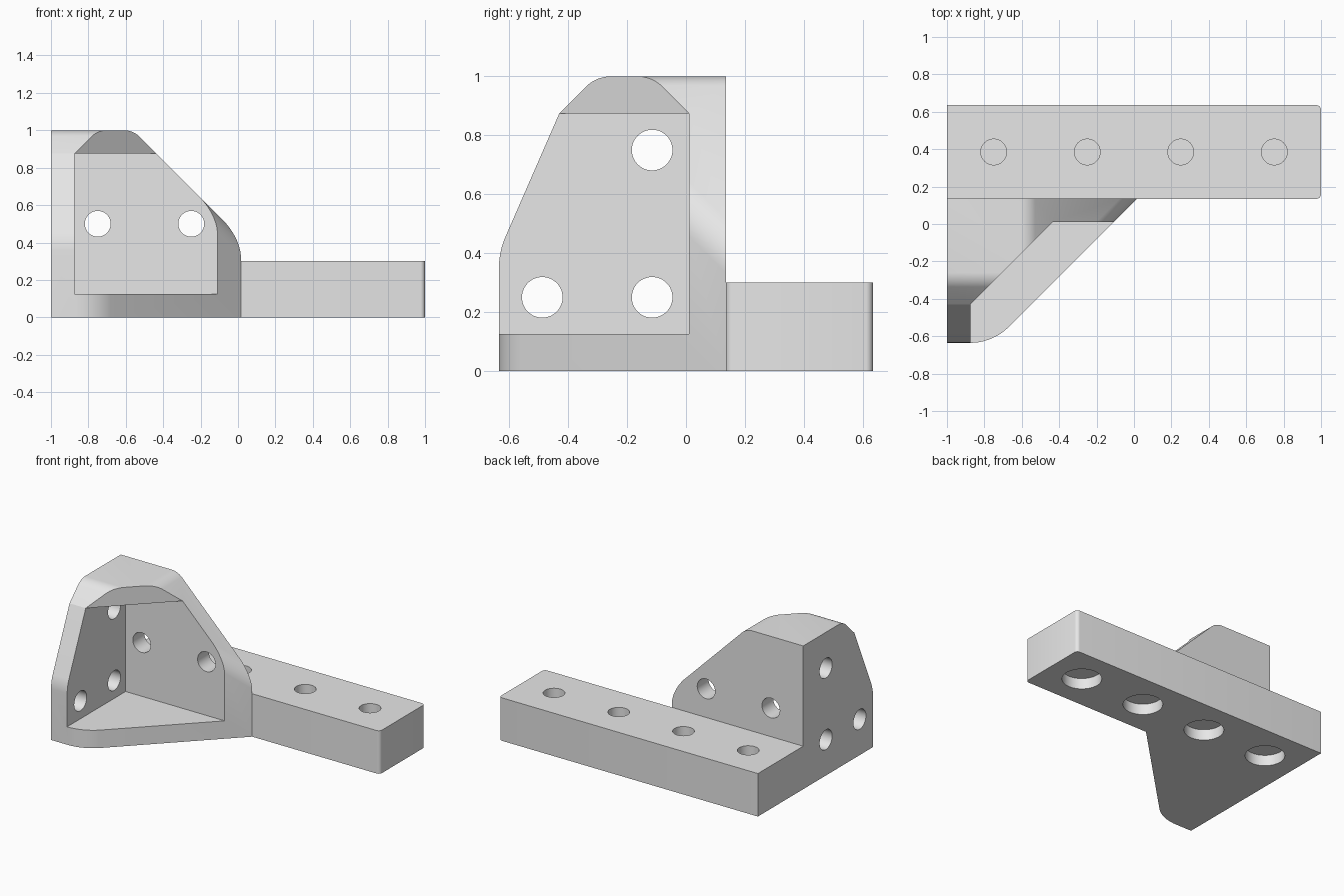
import bpy, bmesh, math
from mathutils import Vector, Matrix

if "Cube" in bpy.data.objects:
    bpy.data.objects.remove(bpy.data.objects["Cube"], do_unlink=True)

grey = bpy.data.materials.new("plain_grey")
grey.use_nodes = True
grey.diffuse_color = (0.8, 0.8, 0.8, 1)
grey.node_tree.nodes["Principled BSDF"].inputs["Base Color"].default_value = (0.8, 0.8, 0.8, 1)


def finish(bm, name):
    bmesh.ops.recalc_face_normals(bm, faces=bm.faces)
    mesh = bpy.data.meshes.new(name)
    bm.to_mesh(mesh)
    bm.free()
    mesh.materials.append(grey)
    obj = bpy.data.objects.new(name, mesh)
    bpy.context.collection.objects.link(obj)
    return obj


def prism(outline, z0, z1):
    """Solid with a flat outline in x, y between two heights."""
    bm = bmesh.new()
    base = bm.faces.new([bm.verts.new((x, y, z0)) for x, y in outline])
    top = bmesh.ops.extrude_face_region(bm, geom=[base])["geom"]
    moved = [v for v in top if isinstance(v, bmesh.types.BMVert)]
    bmesh.ops.translate(bm, verts=moved, vec=(0, 0, z1 - z0))
    return bm


def box(x0, x1, y0, y1, z0, z1):
    return prism([(x0, y0), (x1, y0), (x1, y1), (x0, y1)], z0, z1)


def plane(normal, point):
    n = Vector(normal).normalized()
    return n, n.dot(Vector(point))


def slice_off(bm, n, d):
    """Remove everything outside a plane and close the cut."""
    geom = bm.verts[:] + bm.edges[:] + bm.faces[:]
    cut = bmesh.ops.bisect_plane(bm, geom=geom, plane_co=n * d, plane_no=n,
                                 clear_outer=True, dist=1e-6)["geom_cut"]
    rim = [e for e in cut if isinstance(e, bmesh.types.BMEdge)]
    if rim:
        bmesh.ops.holes_fill(bm, edges=rim, sides=0)


def fillet(bm, a, b, tangent, steps=8):
    """Round the corner of two planes with cuts tangent to a cylinder."""
    (n1, d1), (n2, d2) = a, b
    angle = n1.angle(n2)
    r = tangent / math.tan(angle / 2)
    c = n1.dot(n2)
    u, v = d1 - r, d2 - r
    centre = (n1 * (u - c * v) + n2 * (v - c * u)) / (1 - c * c)
    for k in range(1, steps):
        n = n1.slerp(n2, k / steps)
        slice_off(bm, n, n.dot(centre) + r)


def subtract(obj, bm):
    cutter = finish(bm, "cutter")
    cutter.hide_render = True
    mod = obj.modifiers.new("cut", "BOOLEAN")
    mod.operation, mod.solver, mod.object = "DIFFERENCE", "EXACT", cutter
    bpy.context.view_layer.objects.active = obj
    bpy.ops.object.modifier_apply(modifier=mod.name)
    bpy.data.objects.remove(cutter, do_unlink=True)


def drill(obj, centre, radius, depth, axis="Z"):
    bm = bmesh.new()
    turn = {"X": Matrix.Rotation(math.pi / 2, 4, "Y"),
            "Y": Matrix.Rotation(math.pi / 2, 4, "X"), "Z": Matrix()}[axis]
    bmesh.ops.create_cone(bm, cap_ends=True, segments=48, radius1=radius, radius2=radius,
                          depth=depth, matrix=Matrix.Translation(centre) @ turn)
    subtract(obj, bm)


HOLE = 0.069
BACK = 0.135     # plane where the bracket meets the bar

# Mounting bar with rounded free end
bm = box(-1, 1, BACK, 0.635, 0, 0.3)
end = plane((1, 0, 0), (1, 0, 0))
for side, y in ((-1, BACK), (1, 0.635)):
    fillet(bm, end, plane((0, side, 0), (0, y, 0)), 0.025)
bar = finish(bm, "mounting_bar")

# Screw holes from above, head recesses from below, thin web between
for x in (-0.75, -0.25, 0.25, 0.75):
    drill(bar, (x, 0.385, 0.285), HOLE, 0.4)
    drill(bar, (x, 0.385, -0.065), 0.125, 0.28)

# Corner bracket: a block trimmed by planes, with rounded corners
bm = box(-1, 0.1, -0.635, BACK, 0, 1)
front = plane((0, -1, 0), (0, -0.635, 0))
top = plane((0, 0, 1), (0, 0, 1))
diagonal = plane((1, -1, 0), (0.015, BACK, 0))
slope = plane((1, 0, 1), (-0.435, 0, 0.875))
slant = plane((0, -0.47, 0.205), (0, -0.43, 0.875))
chamfer = plane((0, -1, 1), (0, -0.43, 0.875))
for p in (diagonal, slope, slant, chamfer):
    slice_off(bm, *p)
for a, b, size in ((diagonal, front, 0.12), (front, slant, 0.055), (chamfer, top, 0.05),
                   (slope, top, 0.05), (diagonal, slope, 0.085)):
    fillet(bm, a, b, size)
bracket = finish(bm, "corner_bracket")

# Open pocket, and the diagonal front of the roof above it
subtract(bracket, box(-0.875, 1, -1, 0.01, 0.125, 0.875))
subtract(bracket, prism([(-0.874, -0.429), (-0.874, -1), (1, -1), (1, 0.009),
                         (-0.436, 0.009)], 0.85, 1.2))

# Holes through the side wall and the back wall
for y, z in ((-0.115, 0.75), (-0.115, 0.25), (-0.488, 0.25)):
    drill(bracket, (-0.95, y, z), HOLE, 0.3, "X")
for x in (-0.75, -0.25):
    drill(bracket, (x, 0.07, 0.5), HOLE, 0.3, "Y")

# Smooth rounded areas, sharp edges elsewhere
bpy.ops.object.select_all(action="DESELECT")
for obj in (bar, bracket):
    obj.select_set(True)
bpy.context.view_layer.objects.active = bracket
bpy.ops.object.shade_smooth_by_angle(angle=math.radians(20))
